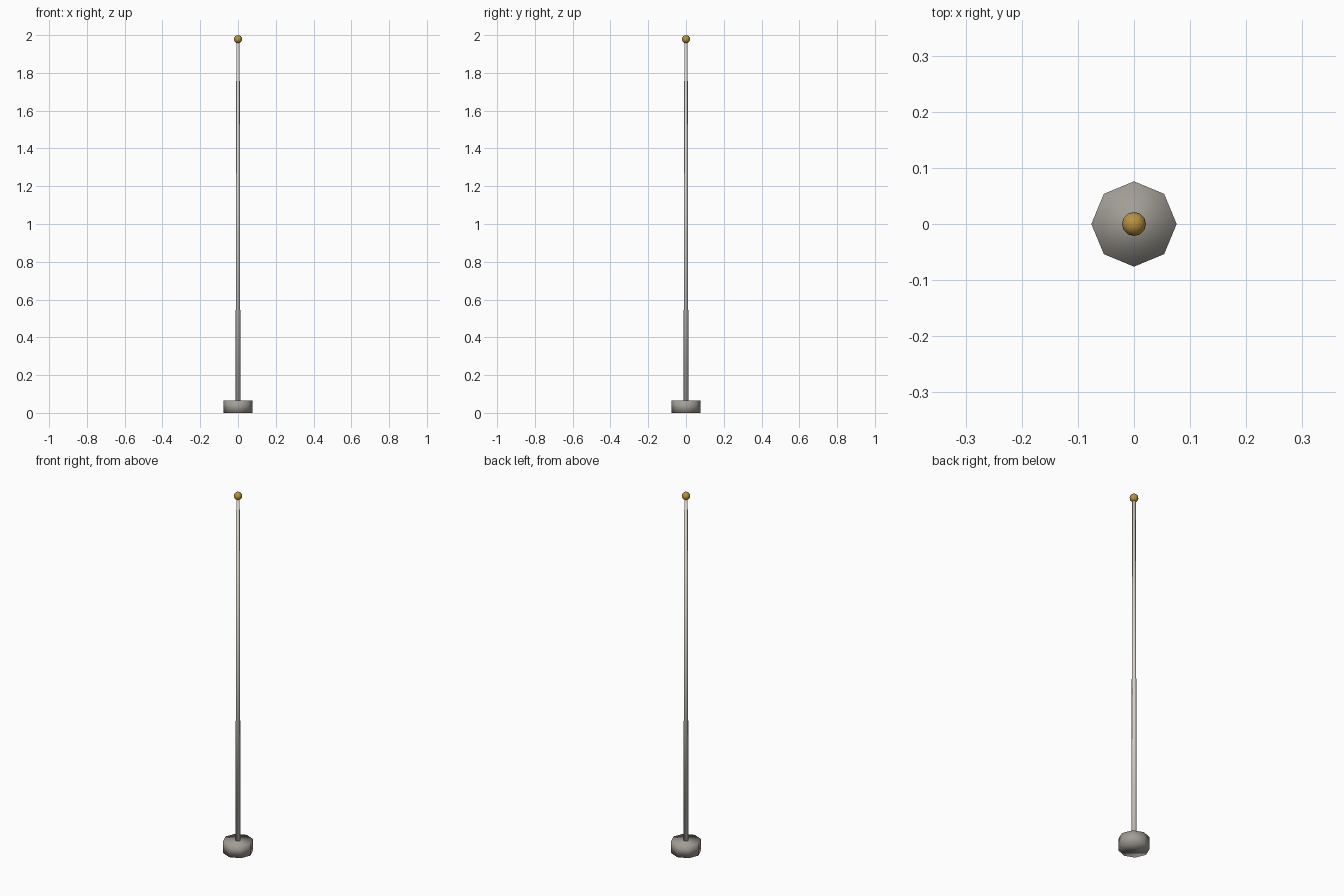
import bpy

if "Cube" in bpy.data.objects:
    bpy.data.objects.remove(bpy.data.objects["Cube"])


def finish(obj, name, color):
    obj.name = name
    for p in obj.data.polygons:
        p.use_smooth = True
    mat = bpy.data.materials.new(name + "_color")
    mat.diffuse_color = (*color, 1)
    mat.use_nodes = True
    mat.node_tree.nodes["Principled BSDF"].inputs["Base Color"].default_value = mat.diffuse_color
    obj.data.materials.append(mat)


def round_part(name, r1, r2, z0, z1, color, sides=8):
    bpy.ops.mesh.primitive_cone_add(vertices=sides, radius1=r1, radius2=r2,
                                    depth=z1 - z0, location=(0, 0, (z0 + z1) / 2))
    finish(bpy.context.object, name, color)


# Octagonal stone foot and slender tapered pole
round_part("base", 0.076, 0.076, 0.0, 0.066, (0.36, 0.34, 0.305))
round_part("pole", 0.0131, 0.0088, 0.0, 1.97, (0.68, 0.65, 0.60))

# Brass ball on top
bpy.ops.mesh.primitive_uv_sphere_add(segments=12, ring_count=8, radius=0.0215,
                                     location=(0, 0, 1.9785))
finish(bpy.context.object, "finial_ball", (0.48, 0.29, 0.05))
